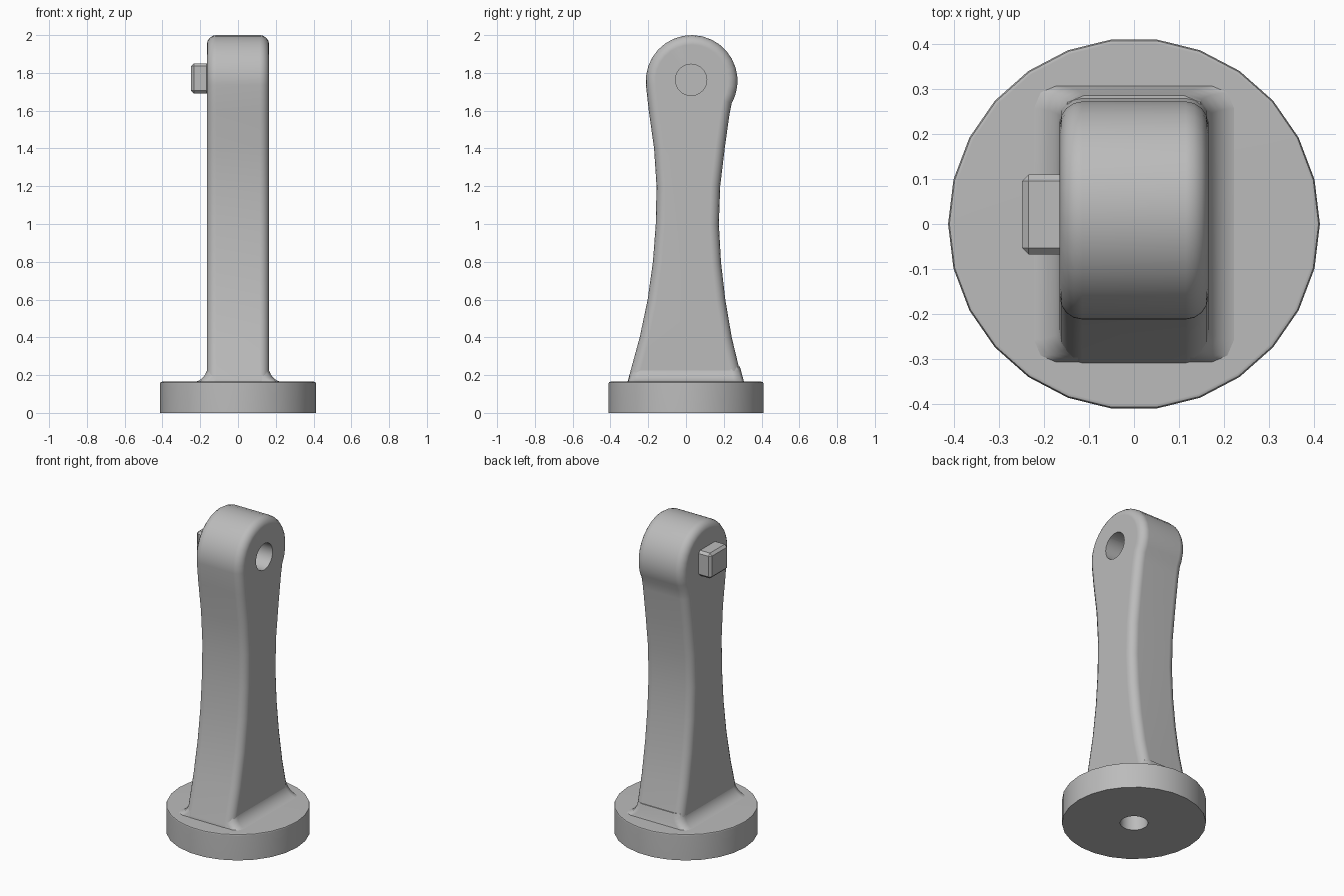
import bpy, bmesh, math
from mathutils import Matrix

cube = bpy.data.objects.get("Cube")
if cube:
    bpy.data.objects.remove(cube, do_unlink=True)

grey = bpy.data.materials.new("plain_grey")
grey.use_nodes = True
COLOUR = (0.5, 0.5, 0.5, 1)
grey.diffuse_color = COLOUR
grey.node_tree.nodes["Principled BSDF"].inputs["Base Color"].default_value = COLOUR


def make(name, bm):
    bmesh.ops.recalc_face_normals(bm, faces=bm.faces)
    mesh = bpy.data.meshes.new(name)
    bm.to_mesh(mesh)
    bm.free()
    obj = bpy.data.objects.new(name, mesh)
    bpy.context.collection.objects.link(obj)
    mesh.materials.append(grey)
    return obj


def cylinder(name, radius, depth, sides, matrix):
    bm = bmesh.new()
    bmesh.ops.create_cone(bm, cap_ends=True, segments=sides, radius1=radius,
                          radius2=radius, depth=depth, matrix=matrix)
    return make(name, bm)


def loft(name, rings):
    bm = bmesh.new()
    loops = [[bm.verts.new(p) for p in ring] for ring in rings]
    for a, b in zip(loops, loops[1:]):
        for i in range(len(a)):
            j = (i + 1) % len(a)
            bm.faces.new((a[i], a[j], b[j], b[i]))
    bm.faces.new(loops[0])
    bm.faces.new(loops[-1])
    return make(name, bm)


def select(obj):
    bpy.ops.object.select_all(action='DESELECT')
    obj.select_set(True)
    bpy.context.view_layer.objects.active = obj


def apply(obj, kind, **settings):
    mod = obj.modifiers.new(kind.title(), kind)
    for key, value in settings.items():
        setattr(mod, key, value)
    select(obj)
    bpy.ops.object.modifier_apply(modifier=mod.name)


def drill(obj, radius, depth, matrix):
    cutter = cylinder("drill", radius, depth, 32, matrix)
    apply(obj, 'BOOLEAN', operation='DIFFERENCE', solver='EXACT', object=cutter)
    bpy.data.objects.remove(cutter, do_unlink=True)


def smooth(obj, degrees=35):
    select(obj)
    bpy.ops.object.shade_smooth_by_angle(angle=math.radians(degrees))
    apply(obj, 'WEIGHTED_NORMAL', keep_sharp=True)


# Round base with a softened upper rim and a hole underneath
RADIUS, TOP = 0.413, 0.165
base = cylinder("base", RADIUS, TOP, 26, Matrix.Translation((0, 0, TOP / 2))
                @ Matrix.Rotation(math.pi / 2, 4, 'Z'))
bm = bmesh.new()
bm.from_mesh(base.data)
rim = [e for e in bm.edges if all(v.co.z > TOP - 0.001 for v in e.verts)]
bmesh.ops.bevel(bm, geom=rim, offset=0.01, segments=2, profile=0.5, affect='EDGES')
bm.to_mesh(base.data)
bm.free()
drill(base, 0.08, 0.6, Matrix.Identity(4))
smooth(base)

# Waisted arm: side outline with a round head, extruded across x
HALF, HEAD_Y, HEAD_Z, HEAD_R = 0.165, 0.03, 1.757, 0.243
front = [(-0.322, 0.12), (-0.305, 0.18), (-0.245, 0.4), (-0.203, 0.6), (-0.175, 0.8),
         (-0.16, 1.0), (-0.156, 1.2), (-0.169, 1.4), (-0.197, 1.6)]
back = [(0.242, 1.64), (0.23, 1.58), (0.205, 1.4), (0.181, 1.2), (0.174, 1.0),
        (0.185, 0.8), (0.208, 0.6), (0.242, 0.4), (0.295, 0.18), (0.31, 0.12)]
head = [(HEAD_Y + HEAD_R * math.cos(a), HEAD_Z + HEAD_R * math.sin(a))
        for a in (math.radians(d) for d in range(185, -20, -12))]
outline = front + head + back
arm = loft("arm", [[(x, y, z) for y, z in outline] for x in (-HALF, HALF)])
apply(arm, 'BEVEL', width=0.05, segments=4, limit_method='ANGLE',
      angle_limit=math.radians(50), use_clamp_overlap=False)
drill(arm, 0.083, 0.5, Matrix.Translation((0.1, 0.027, 1.763))
      @ Matrix.Rotation(math.pi / 2, 4, 'Y'))
smooth(arm)

# Curved fillet where the arm meets the base
FILLET = 0.085
rings = []
for i in range(7):
    a = math.radians(15 * i)
    z = TOP - 0.004 + FILLET * (1 - math.cos(a))
    x = HALF - 0.003 + FILLET * (1 - math.sin(a))
    y = 0.307 - 0.27 * (z - TOP)
    cut = 0.05
    rings.append([(sx * px, sy * py, z) for sx, sy, pts in (
        (1, 1, ((x, y - cut), (x - 0.015, y - 0.015), (x - cut, y))),
        (-1, 1, ((x - cut, y), (x - 0.015, y - 0.015), (x, y - cut))),
        (-1, -1, ((x, y - cut), (x - 0.015, y - 0.015), (x - cut, y))),
        (1, -1, ((x - cut, y), (x - 0.015, y - 0.015), (x, y - cut))))
        for px, py in pts])
fillet = loft("fillet", rings)
smooth(fillet, 40)

# Square peg with chamfered edges on the side of the head
bm = bmesh.new()
bmesh.ops.create_cube(bm, size=1, matrix=Matrix.Translation((-0.2, 0.021, 1.771))
                      @ Matrix.Diagonal((0.098, 0.178, 0.16, 1)))
bmesh.ops.bevel(bm, geom=bm.edges[:], offset=0.015, segments=1, affect='EDGES')
make("peg", bm)
